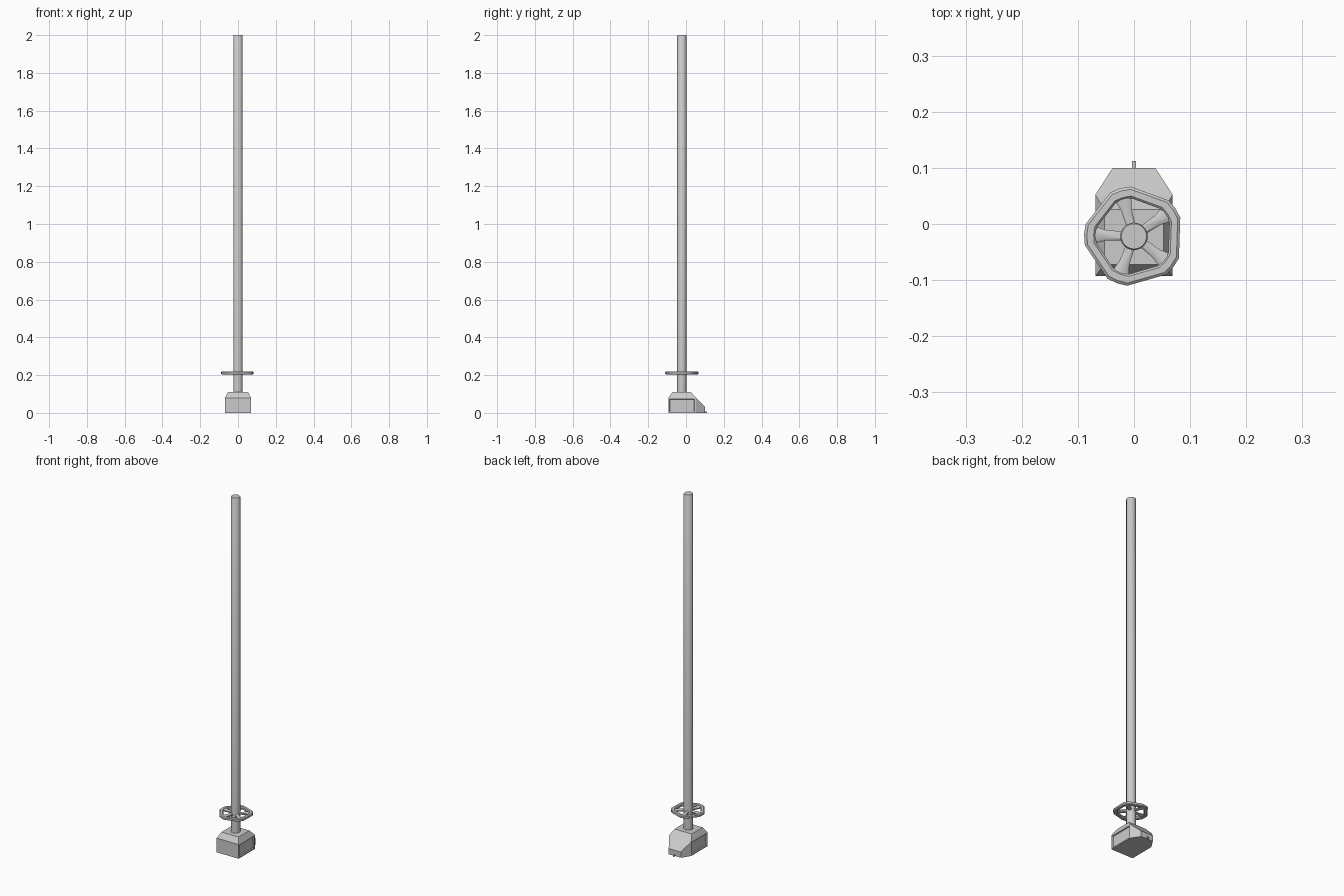
import bpy, bmesh, math
from mathutils import Vector

if "Cube" in bpy.data.objects:
    bpy.data.objects.remove(bpy.data.objects["Cube"])

CY = -0.022  # shaft axis in y


def finish(bm, name, smooth=False):
    bmesh.ops.recalc_face_normals(bm, faces=bm.faces)
    me = bpy.data.meshes.new(name)
    bm.to_mesh(me)
    bm.free()
    ob = bpy.data.objects.new(name, me)
    bpy.context.collection.objects.link(ob)
    if smooth:
        bpy.ops.object.select_all(action='DESELECT')
        ob.select_set(True)
        bpy.context.view_layer.objects.active = ob
        bpy.ops.object.shade_smooth_by_angle(angle=math.radians(35))
    return ob


def polar(r, deg, z):
    a = math.radians(deg)
    return Vector((r * math.cos(a), CY + r * math.sin(a), z))


# Shaft: long round pole with a tiny bevel at the top
bm = bmesh.new()
rings = [[bm.verts.new(polar(r, 15 * i, z)) for i in range(24)]
         for r, z in [(0.0245, 0.10), (0.0245, 1.997), (0.0225, 2.0)]]
for a, b in zip(rings, rings[1:]):
    for i in range(24):
        j = (i + 1) % 24
        bm.faces.new((a[i], a[j], b[j], b[i]))
bm.faces.new(rings[-1])
bm.faces.new(rings[0])
finish(bm, "shaft", True)

# Housing: body with chamfered shoulders and a sloping tapered nose
bm = bmesh.new()


def loop(front, back, w_front, w_back, z):
    return [bm.verts.new(p) for p in ((-w_front, front, z), (w_front, front, z),
                                      (w_back, back, z), (-w_back, back, z))]


floor = loop(-0.093, 0.052, 0.069, 0.069, 0)
shoulder = loop(-0.093, 0.052, 0.069, 0.069, 0.08)
top = loop(-0.072, 0.026, 0.053, 0.053, 0.11)
sides = []
for lo, hi in ((floor, shoulder), (shoulder, top)):
    for i in range(4):
        if lo is floor and i == 2:
            continue
        j = (i + 1) % 4
        f = bm.faces.new((lo[i], lo[j], hi[j], hi[i]))
        if lo is floor and i in (1, 3):
            sides.append(f)
bm.faces.new(top)
nose = [bm.verts.new((x, 0.1, z)) for x, z in
        ((0.038, 0), (-0.038, 0), (-0.038, 0.032), (0.038, 0.032))]
bm.faces.new((shoulder[2], shoulder[3], nose[2], nose[3]))
bm.faces.new(nose)
bm.faces.new((floor[2], shoulder[2], nose[3], nose[0]))
bm.faces.new((shoulder[3], floor[3], nose[1], nose[2]))
bm.faces.new((floor[0], floor[1], floor[2], nose[0], nose[1], floor[3]))
bmesh.ops.recalc_face_normals(bm, faces=bm.faces)
# Recessed side panels
bmesh.ops.inset_individual(bm, faces=sides, thickness=0.009, depth=0)
bmesh.ops.inset_individual(bm, faces=sides, thickness=0.003, depth=-0.006)
finish(bm, "housing")

# Small locating pin at the back of the nose
bm = bmesh.new()
bmesh.ops.create_cube(bm, size=1)
bmesh.ops.scale(bm, vec=(0.007, 0.022, 0.007), verts=bm.verts)
bmesh.ops.translate(bm, vec=(0, 0.101, 0.0035), verts=bm.verts)
finish(bm, "locating_pin")

# Wheel rim: pentagon with cut corners, rounded cross-section
angles = [106 + 72 * k + s for k in range(5) for s in (-12, 0, 12)]
section = [(0.068, 0.207), (0.072, 0.203), (0.084, 0.203), (0.089, 0.207),
           (0.089, 0.216), (0.084, 0.220), (0.072, 0.220), (0.068, 0.216)]
bm = bmesh.new()
rings = [[bm.verts.new(polar(r, a, z)) for r, z in section] for a in angles]
n = len(section)
for k in range(len(rings)):
    a, b = rings[k], rings[(k + 1) % len(rings)]
    for i in range(n):
        j = (i + 1) % n
        bm.faces.new((a[i], b[i], b[j], a[j]))
finish(bm, "wheel_rim", True)

# Spokes: five flat arms widening into the rim corners
bm = bmesh.new()
for k in range(5):
    ang = 106 + 72 * k
    d = polar(1, ang, 0) - Vector((0, CY, 0))
    s = Vector((-d.y, d.x, 0))
    ring = []
    for r, w, h in ((0.018, 0.008, 0.006), (0.05, 0.0095, 0.006), (0.073, 0.016, 0.006)):
        c = Vector((0, CY, 0.2115)) + d * r
        ring.append([bm.verts.new(c + s * x * w + Vector((0, 0, z * h)))
                     for x, z in ((-1, -0.5), (-0.6, -1), (0.6, -1), (1, -0.5),
                                  (1, 0.5), (0.6, 1), (-0.6, 1), (-1, 0.5))])
    for a, b in zip(ring, ring[1:]):
        for i in range(8):
            j = (i + 1) % 8
            bm.faces.new((a[i], a[j], b[j], b[i]))
    bm.faces.new(ring[0])
    bm.faces.new(ring[-1])
finish(bm, "wheel_spokes", True)
